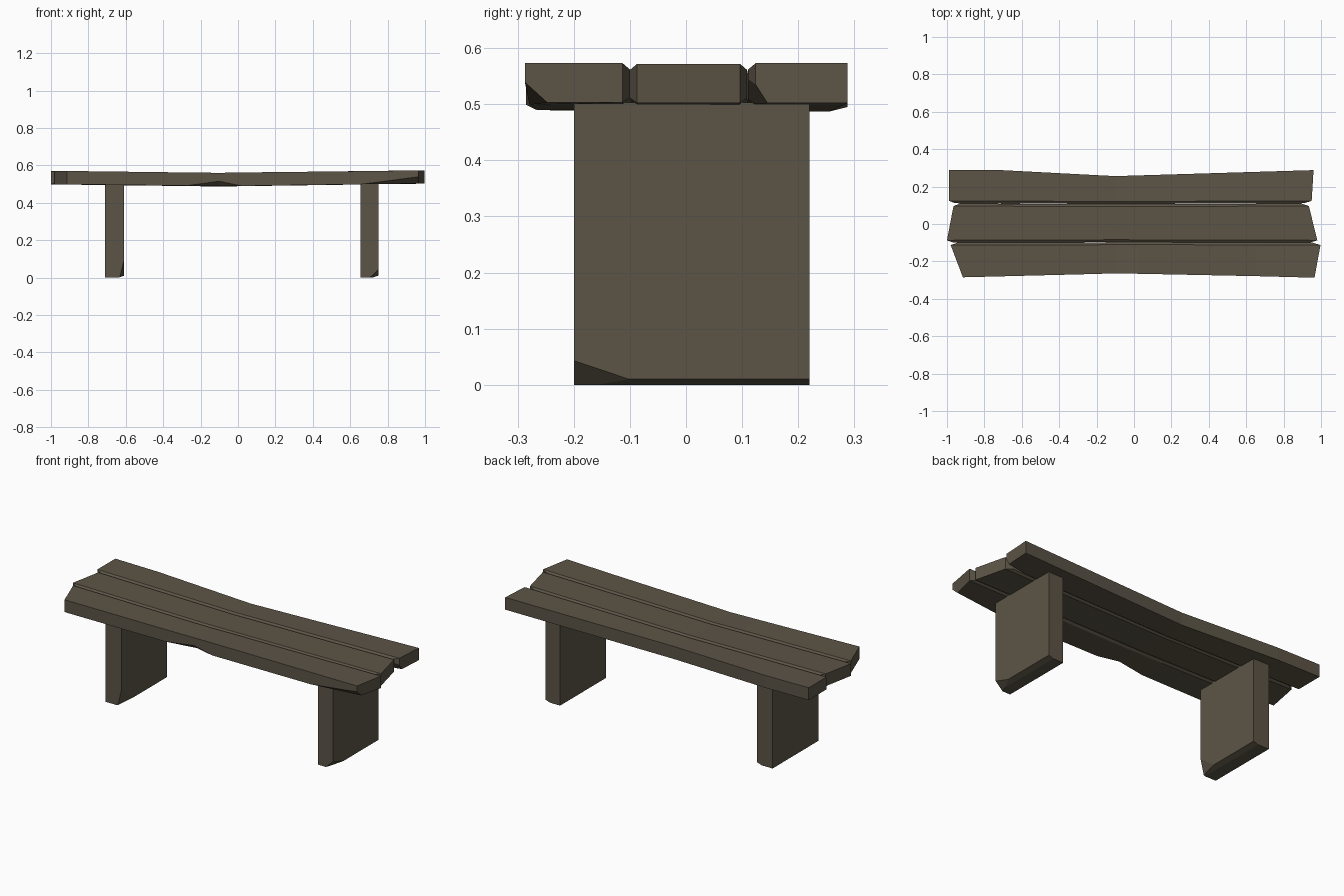
import bpy, bmesh
from mathutils import Vector

if "Cube" in bpy.data.objects:
    bpy.data.objects.remove(bpy.data.objects["Cube"])

wood = bpy.data.materials.new("weathered brown wood")
wood.diffuse_color = (0.107, 0.089, 0.062, 1)
wood.use_nodes = True
wood.node_tree.nodes["Principled BSDF"].inputs["Base Color"].default_value = wood.diffuse_color


def chop(bm, a, b, c, gone):
    # slice off the corner containing the point "gone"
    a, b, c, gone = map(Vector, (a, b, c, gone))
    n = (b - a).cross(c - a).normalized()
    if n.dot(gone - a) < 0:
        n = -n
    r = bmesh.ops.bisect_plane(bm, geom=bm.verts[:] + bm.edges[:] + bm.faces[:],
                               plane_co=a, plane_no=n, clear_outer=True)
    edges = [e for e in r['geom_cut'] if isinstance(e, bmesh.types.BMEdge)]
    bmesh.ops.holes_fill(bm, edges=edges)


def finish(name, bm):
    bmesh.ops.remove_doubles(bm, verts=bm.verts, dist=0.0005)
    bmesh.ops.recalc_face_normals(bm, faces=bm.faces)
    me = bpy.data.meshes.new(name)
    bm.to_mesh(me)
    bm.free()
    me.materials.append(wood)
    bpy.context.collection.objects.link(bpy.data.objects.new(name, me))


def side(x, y, zt, zb, s, inner, chip, pull):
    # one long edge, top to bottom: chamfered beside a groove, else square with optional chip
    if inner:
        return [(x, y - s * .013, zt), (x + pull, y, zt - .011),
                (x + pull, y, zb + .009), (x, y - s * .013, zb)]
    return [(x, y, zt), (x, y, zt), (x, y, zb + chip), (x, y - s * chip * 1.1, zb)]


def plank(name, stations, in_front, in_back, chops=()):
    # station: x front, x back, y front, y back, z top, z bottom, chip
    bm = bmesh.new()
    rings = []
    for i, (xf, xb, yf, yb, zt, zb, chip) in enumerate(stations):
        pull = .035 if i == 0 else -.04 if i == len(stations) - 1 else 0
        pts = side(xf, yf, zt, zb, -1, in_front, chip, pull)
        pts += side(xb, yb, zt, zb, 1, in_back, 0, pull)[::-1]
        rings.append([bm.verts.new(p) for p in pts])
    for a, b in zip(rings, rings[1:]):
        for k in range(8):
            j = (k + 1) % 8
            bm.faces.new((a[k], a[j], b[j], b[k]))
    # end faces: flat centre plus strips for the cut-back corners
    for r in (rings[0], rings[-1]):
        bm.faces.new((r[0], r[3], r[4], r[7]))
        bm.faces.new(r[0:4])
        bm.faces.new(r[4:8])
    bmesh.ops.remove_doubles(bm, verts=bm.verts, dist=0.0005)
    bmesh.ops.recalc_face_normals(bm, faces=bm.faces)
    for c in chops:
        chop(bm, *c)
    finish(name, bm)


# seat planks, sagging and pinched slightly near the middle
plank("front_plank", [
    (-.915, -.98, -.285, -.10, .570, .499, 0),
    (-.28, -.28, -.269, -.099, .562, .491, 0),
    (-.10, -.10, -.264, -.097, .560, .489, .026),
    (.02, .02, -.266, -.097, .562, .490, 0),
    (.66, .66, -.279, -.099, .569, .499, 0),
    (.965, .997, -.287, -.10, .573, .503, .036)], False, True)
plank("middle_plank", [
    (-1.0, -.965, -.10, .109, .570, .499, 0),
    (-.10, -.10, -.097, .106, .560, .490, 0),
    (.98, .935, -.10, .109, .572, .502, 0)], True, True)
plank("back_plank", [
    (-.99, -.99, .111, .288, .570, .498, 0),
    (-.71, -.71, .110, .288, .567, .495, 0),
    (-.10, -.10, .107, .256, .560, .487, 0),
    (.95, .96, .111, .288, .573, .502, 0)], True, False,
    [((.95, .124, .535), (.95, .145, .502), (.75, .112, .50), (.95, .124, .502))])

# slab legs with worn bottom corners
for name, x0, x1, w, h in (("left_leg", -.71, -.61, .022, .09),
                           ("right_leg", .655, .75, .045, .043)):
    bm = bmesh.new()
    bmesh.ops.create_cube(bm, size=1)
    for v in bm.verts:
        v.co = (x0 if v.co.x < 0 else x1, -.20 if v.co.y < 0 else .22,
                0 if v.co.z < 0 else .503)
    chop(bm, (x1, 0, .010), (x1, .1, .010), (x1 - .03, 0, 0), (x1, 0, 0))
    chop(bm, (x1, -.20, h), (x1 - w, -.20, 0), (x1, -.09, .006), (x1, -.20, 0))
    finish(name, bm)
